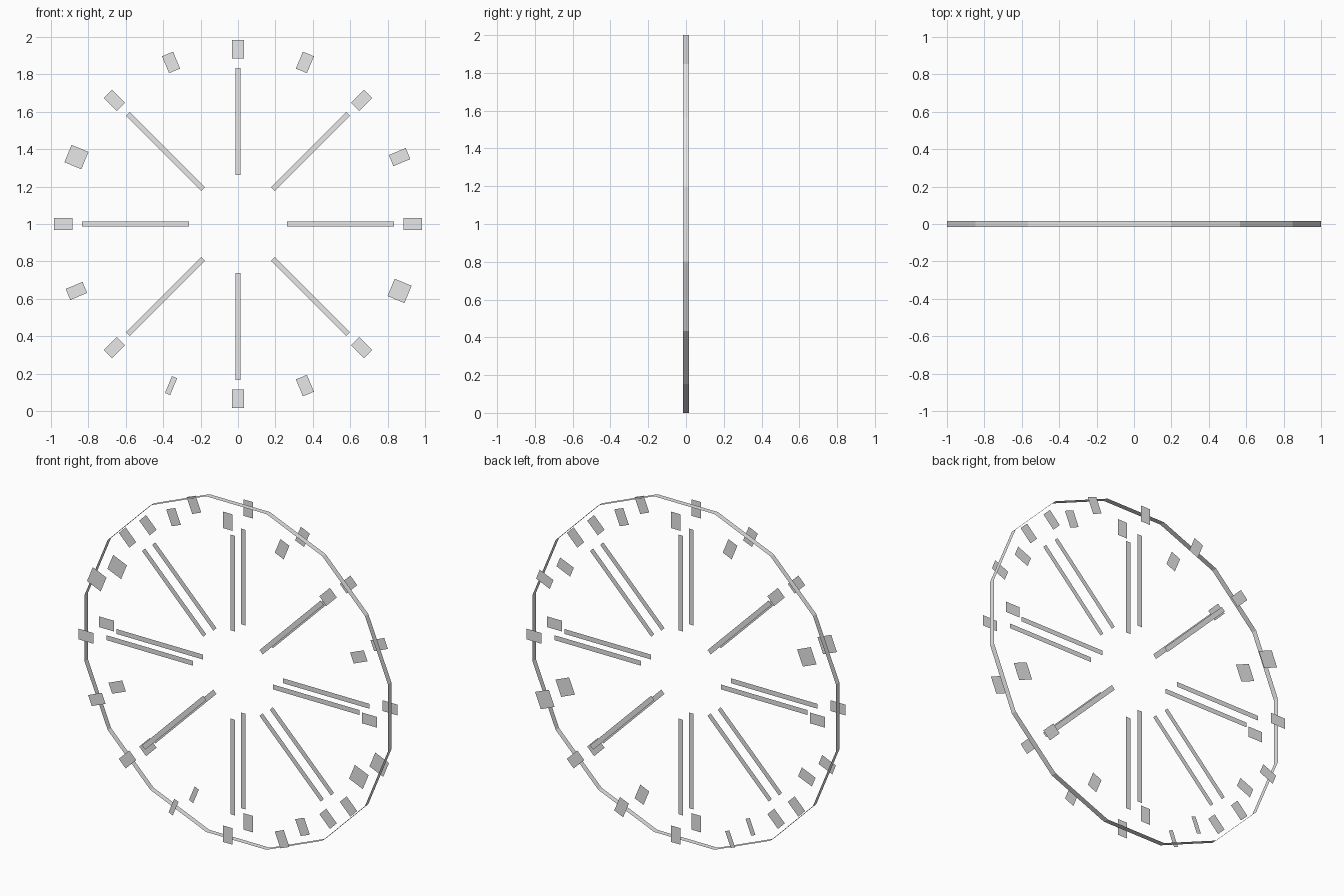
import bpy, bmesh, math
from mathutils import Vector

cube = bpy.data.objects.get("Cube")
if cube:
    bpy.data.objects.remove(cube, do_unlink=True)

CENTRE = Vector((0, 0, 1))
SIDES = 16
STEP = math.tau / SIDES

grey = bpy.data.materials.new("light_grey")
grey.use_nodes = True
grey.diffuse_color = (0.8, 0.8, 0.8, 1)
grey.node_tree.nodes["Principled BSDF"].inputs["Base Color"].default_value = (0.8, 0.8, 0.8, 1)


def finish(name, bm):
    mesh = bpy.data.meshes.new(name)
    bm.to_mesh(mesh)
    bm.free()
    mesh.materials.append(grey)
    obj = bpy.data.objects.new(name, mesh)
    bpy.context.collection.objects.link(obj)
    return obj


def radial_plates(name, y, inner, outer, widths):
    """Flat plates around the centre, given as {step number: width}; facing away from y = 0."""
    bm = bmesh.new()
    for k, width in widths.items():
        a = k * STEP
        along = Vector((math.cos(a), 0, math.sin(a)))
        across = Vector((-math.sin(a), 0, math.cos(a))) * width / 2
        mid = CENTRE + Vector((0, y, 0))
        corners = [mid + along * inner - across, mid + along * outer - across,
                   mid + along * outer + across, mid + along * inner + across]
        if y > 0:
            corners.reverse()
        bm.faces.new([bm.verts.new(c) for c in corners])
    return finish(name, bm)


# Thin open rim band with flat facets
bm = bmesh.new()
radius = 1 / math.cos(STEP / 2)
pairs = []
for k in range(SIDES):
    a = (k + 0.5) * STEP
    p = CENTRE + radius * Vector((math.cos(a), 0, math.sin(a)))
    pairs.append([bm.verts.new(p + Vector((0, y, 0))) for y in (-0.016, 0.016)])
for k in range(SIDES):
    (a, b), (c, d) = pairs[k], pairs[(k + 1) % SIDES]
    bm.faces.new((a, b, d, c))
finish("rim", bm)

# Eight spokes per side; sixteen outer markers, two wide and one narrow
spokes = {k: 0.029 for k in range(0, SIDES, 2)}
markers = {k: 0.064 for k in range(SIDES)}
markers.update({7: 0.1, 15: 0.1, 11: 0.03})

for side, sign in (("front", -1), ("back", 1)):
    radial_plates(side + "_spokes", sign * 0.048, 0.263, 0.833, spokes)
    radial_plates(side + "_markers", sign * 0.096, 0.886, 0.984, markers)
